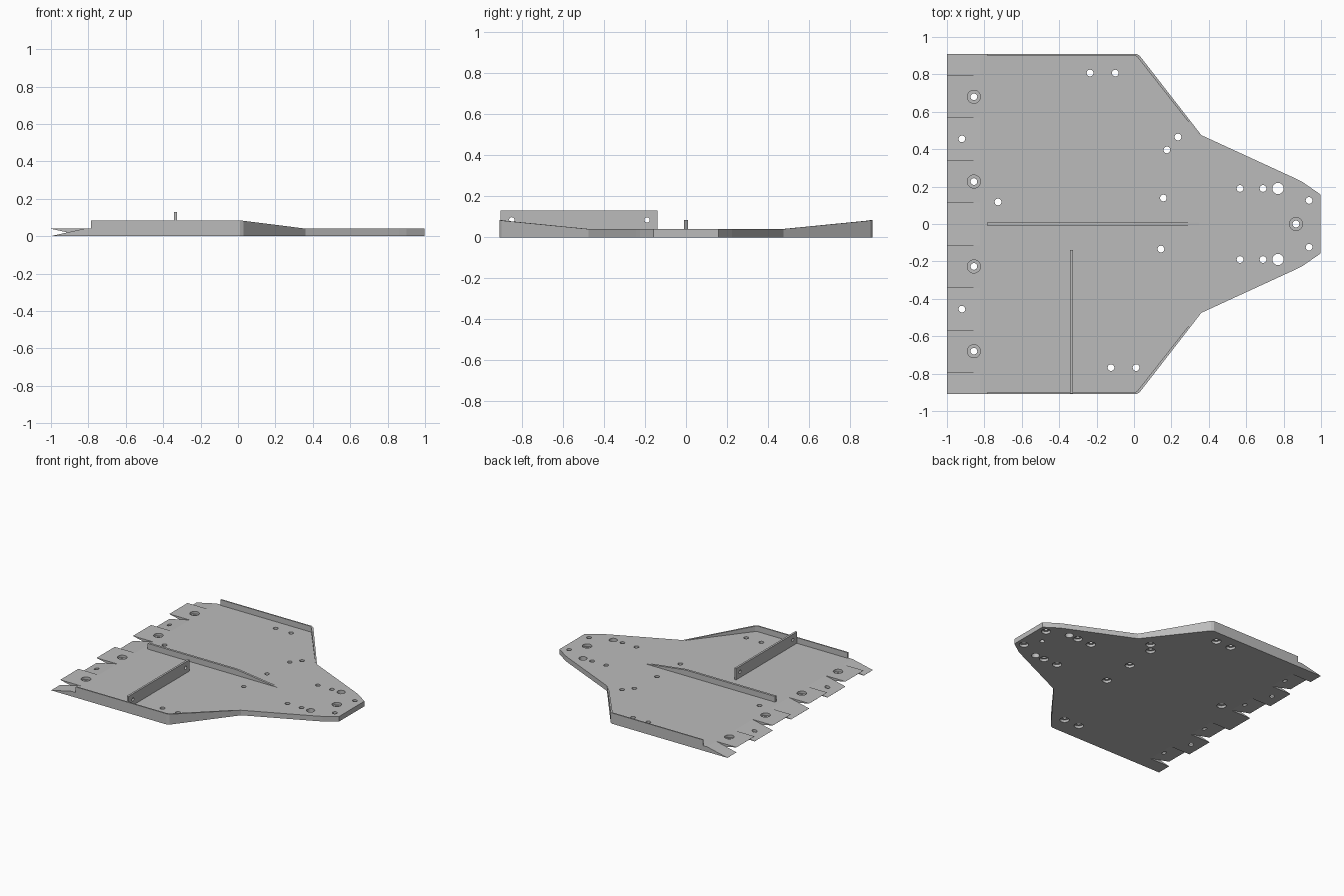
import bpy, bmesh, math
from mathutils import Matrix

if "Cube" in bpy.data.objects:
    bpy.data.objects.remove(bpy.data.objects["Cube"])

grey = bpy.data.materials.new("plain_grey")
grey.use_nodes = True
COLOUR = (0.5, 0.5, 0.5, 1)
grey.diffuse_color = COLOUR
grey.node_tree.nodes["Principled BSDF"].inputs["Base Color"].default_value = COLOUR

T = 0.04      # plate thickness
WALL = 0.085  # top of the walls and rib


def finish(name, bm):
    bmesh.ops.recalc_face_normals(bm, faces=bm.faces)
    mesh = bpy.data.meshes.new(name)
    bm.to_mesh(mesh)
    bm.free()
    mesh.materials.append(grey)
    obj = bpy.data.objects.new(name, mesh)
    bpy.context.collection.objects.link(obj)
    return obj


def prism(bm, points, offset):
    """Extrude a closed loop of 3D points along an offset."""
    face = bm.faces.new([bm.verts.new(p) for p in points])
    new = bmesh.ops.extrude_face_region(bm, geom=[face])["geom"]
    bmesh.ops.translate(bm, vec=offset, verts=[v for v in new if isinstance(v, bmesh.types.BMVert)])


def cylinder(bm, centre, radius, depth, axis="Z"):
    turn = Matrix.Rotation(math.pi / 2, 4, "Y") if axis == "X" else Matrix()
    bmesh.ops.create_cone(bm, cap_ends=True, segments=24, radius1=radius, radius2=radius,
                          depth=depth, matrix=Matrix.Translation(centre) @ turn)


def cut(target, name, bm):
    cutter = finish(name, bm)
    cutter.hide_render = True
    mod = target.modifiers.new(name, "BOOLEAN")
    mod.operation = "DIFFERENCE"
    mod.solver = "EXACT"
    mod.object = cutter
    bpy.context.view_layer.objects.active = target
    bpy.ops.object.modifier_apply(modifier=name)
    bpy.data.objects.remove(cutter)


# Base plate outline
half = [(-1, 0.91), (0.01, 0.91), (0.03, 0.9), (0.36, 0.475), (0.86, 0.245), (0.9, 0.225), (0.997, 0.158)]
outline = half + [(x, -y) for x, y in reversed(half)]
bm = bmesh.new()
prism(bm, [(x, y, 0) for x, y in outline], (0, 0, T))
plate = finish("base_plate", bm)

# Interlocking teeth: alternate strips bevelled from below and from above
PITCH = 0.2275
under, over = bmesh.new(), bmesh.new()
SLOPE = T / 0.18
for i in range(-4, 5):
    upper = i % 2 == 1
    z_tip = T - 0.0005 if upper else 0.0005
    rise = -SLOPE if upper else SLOPE
    far = -0.02 if upper else T + 0.02
    x_end = -1 + abs(far - z_tip) / SLOPE
    profile = [(-1.1, z_tip - 0.1 * rise), (x_end, far), (-1.1, far)]
    y0 = (i - 0.5) * PITCH
    prism(under if upper else over, [(x, y0, z) for x, z in profile], (0, PITCH, 0))
cut(plate, "under_bevels", under)
cut(plate, "over_bevels", over)

# Screw holes: plain, bored from below, bored from above
sunk_below = [(-0.235, 0.807), (-0.10, 0.807), (0.235, 0.465), (0.176, 0.396), (0.157, 0.139),
              (0.144, -0.134), (-0.123, -0.768), (0.011, -0.768), (-0.727, 0.118)]
sunk_below += [(x, s * 0.19) for x in (0.567, 0.69) for s in (1, -1)]
sunk_below += [(0.936, 0.126), (0.936, -0.124)]
sunk_above = [(-0.856, s * y) for y in (0.227, 0.68) for s in (1, -1)] + [(0.866, 0)]
plain = [(-0.92, 0.455), (-0.92, -0.455)]
holes, bores = bmesh.new(), bmesh.new()
for x, y in sunk_below + sunk_above + plain:
    cylinder(holes, (x, y, T / 2), 0.018, 0.2)
for s in (1, -1):
    cylinder(holes, (0.77, s * 0.19, T / 2), 0.03, 0.2)
for x, y in sunk_below:
    cylinder(bores, (x, y, 0), 0.034, T)
for x, y in sunk_above:
    cylinder(bores, (x, y, T), 0.035, T)
cut(plate, "screw_holes", holes)
cut(plate, "screw_bores", bores)

# Side walls, tapering down along the diagonal edges
outer = [(-0.785, 0.91), (0.01, 0.91), (0.03, 0.9), (0.36, 0.475)]
inner = [(-0.785, 0.9), (0.005, 0.9), (0.02, 0.89), (0.35, 0.47)]
tops = [WALL, WALL, WALL - 0.003, T + 0.0005]
for name, side in (("back_wall", 1), ("front_wall", -1)):
    bm = bmesh.new()
    rings = []
    for (ox, oy), (ix, iy), z in zip(outer, inner, tops):
        rings.append([bm.verts.new(p) for p in ((ox, side * oy, T), (ox, side * oy, z),
                                                (ix, side * iy, z), (ix, side * iy, T))])
    for a, b in zip(rings, rings[1:]):
        for k in range(4):
            n = (k + 1) % 4
            bm.faces.new((a[k], a[n], b[n], b[k]))
    bm.faces.new(rings[0])
    bm.faces.new(rings[-1])
    finish(name, bm)

# Centre rib with a tapered end
bm = bmesh.new()
rib = [(-0.785, T), (-0.785, WALL), (0, WALL), (0.35, T)]
prism(bm, [(x, -0.009, z) for x, z in rib], (0, 0.018, 0))
finish("centre_rib", bm)

# Upright cross panel with two holes
bm = bmesh.new()
prism(bm, [(-0.341, y, z) for y, z in ((-0.905, T), (-0.14, T), (-0.14, 0.13), (-0.905, 0.13))], (0.016, 0, 0))
panel = finish("cross_panel", bm)
holes = bmesh.new()
for y in (-0.85, -0.19):
    cylinder(holes, (-0.333, y, 0.085), 0.013, 0.1, "X")
cut(panel, "panel_holes", holes)
